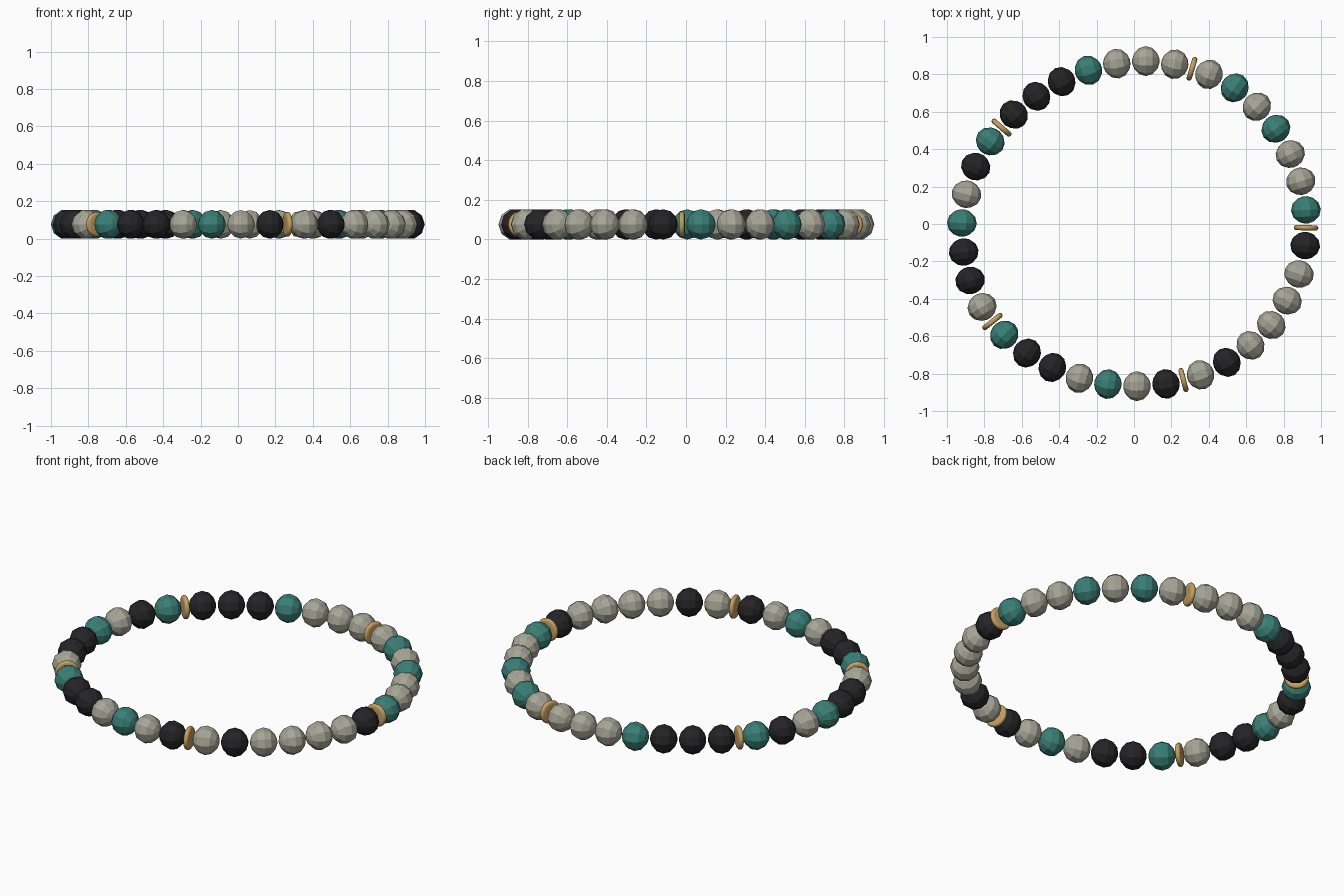
import bpy, math
from mathutils import Vector, Matrix

if "Cube" in bpy.data.objects:
    bpy.data.objects.remove(bpy.data.objects["Cube"])


def material(name, rgb):
    m = bpy.data.materials.new(name)
    m.diffuse_color = (*rgb, 1)
    m.use_nodes = True
    m.node_tree.nodes["Principled BSDF"].inputs["Base Color"].default_value = m.diffuse_color
    return m


COLOURS = {
    "grey": material("stone grey", (0.38, 0.38, 0.31)),
    "teal": material("teal", (0.042, 0.215, 0.185)),
    "black": material("soft black", (0.018, 0.018, 0.020)),
    "gold": material("gold", (0.56, 0.35, 0.12)),
}


def revolve(name, profile, sides, mat, smooth=False):
    """Lathe (radius, height) points round local z, with capped ends."""
    verts, faces = [], []
    for r, h in profile:
        for i in range(sides):
            a = 2 * math.pi * i / sides
            verts.append((r * math.cos(a), r * math.sin(a), h))
    for k in range(len(profile) - 1):
        for i in range(sides):
            j = (i + 1) % sides
            a, b = k * sides, (k + 1) * sides
            faces.append((a + i, a + j, b + j, b + i))
    last = (len(profile) - 1) * sides
    faces.append(tuple(reversed(range(sides))))
    faces.append(tuple(range(last, last + sides)))
    me = bpy.data.meshes.new(name)
    me.from_pydata(verts, [], faces)
    me.materials.append(mat)
    for p in me.polygons:
        p.use_smooth = smooth and len(p.vertices) == 4
    me.update()
    return me


# Faceted bead: ten sides, six bands, slightly short along the string
R, H = 0.080, 0.0725
bead_profile = [(0.012, -H)]
for k in range(1, 6):
    a = math.pi * k / 6
    bead_profile.append((R * math.sin(a), -H * math.cos(a)))
bead_profile.append((0.012, H))

# Thin spacer disc with a rounded rim
RD, T = 0.066, 0.014
disc_profile = [(0.03, -T)]
for k in range(7):
    a = -math.pi / 2 + math.pi * k / 6
    disc_profile.append((RD - T + T * math.cos(a), T * math.sin(a)))
disc_profile.append((0.03, T))

meshes = {c: revolve(c + "_bead", bead_profile, 10, COLOURS[c])
          for c in ("grey", "teal", "black")}
meshes["gold"] = revolve("spacer_disc", disc_profile, 24, COLOURS["gold"], True)

# Slightly uneven string path, anticlockwise from the right-hand disc
path = [Vector(p) for p in (
    (0.92, -0.02), (0.893, 0.224), (0.76, 0.507), (0.54, 0.727),
    (0.316, 0.828), (0.064, 0.871), (-0.24, 0.823), (-0.52, 0.684),
    (-0.706, 0.518), (-0.845, 0.31), (-0.92, 0.01), (-0.877, -0.30),
    (-0.759, -0.519), (-0.572, -0.69), (-0.294, -0.824), (0.01, -0.867),
    (0.262, -0.835), (0.497, -0.739), (0.733, -0.541), (0.882, -0.268))]
n = len(path)
STEPS = 30
samples = []
for i in range(n):
    p0, p1, p2, p3 = (path[(i + k) % n] for k in (-1, 0, 1, 2))
    for s in range(STEPS):
        t = s / STEPS
        samples.append(0.5 * (2 * p1 + (p2 - p0) * t
                              + (2 * p0 - 5 * p1 + 4 * p2 - p3) * t * t
                              + (3 * p1 - p0 - 3 * p2 + p3) * t ** 3))
samples.append(samples[0].copy())
dist = [0.0]
for a, b in zip(samples, samples[1:]):
    dist.append(dist[-1] + (b - a).length)
total = dist[-1]


def point_at(d):
    d %= total
    i = next(k for k in range(len(dist) - 1) if dist[k + 1] >= d)
    f = (d - dist[i]) / (dist[i + 1] - dist[i])
    return samples[i].lerp(samples[i + 1], f)


# Colour order: each group is one gold disc followed by seven beads
KEY = {"G": "gold", "g": "grey", "T": "teal", "K": "black"}
order = "GTggTgTg" "GgggTKKK" "GTKgTKKg" "GTKKgTgK" "GgKggggK"
PITCH, DISC_PITCH = 0.155, 0.095
gaps = [DISC_PITCH if "G" in (c, order[(i + 1) % len(order)]) else PITCH
        for i, c in enumerate(order)]
scale = total / sum(gaps)

# Thread the beads; local z runs along the string, local x points outward
height = R * math.cos(math.pi / 10)
d = 0.0
for i, c in enumerate(order):
    kind = KEY[c]
    pos = point_at(d)
    tan = (point_at(d + 0.06) - point_at(d - 0.06)).normalized()
    out = Vector((tan.y, -tan.x, 0))
    axis = out.cross(Vector((0, 0, 1)))
    rot = Matrix((out, (0, 0, 1), axis)).transposed().to_4x4()
    part = "spacer_disc" if kind == "gold" else kind + "_bead"
    ob = bpy.data.objects.new(f"{part}_{i + 1:02d}", meshes[kind])
    ob.matrix_world = Matrix.Translation((pos.x, pos.y, height)) @ rot
    bpy.context.collection.objects.link(ob)
    d += gaps[i] * scale
